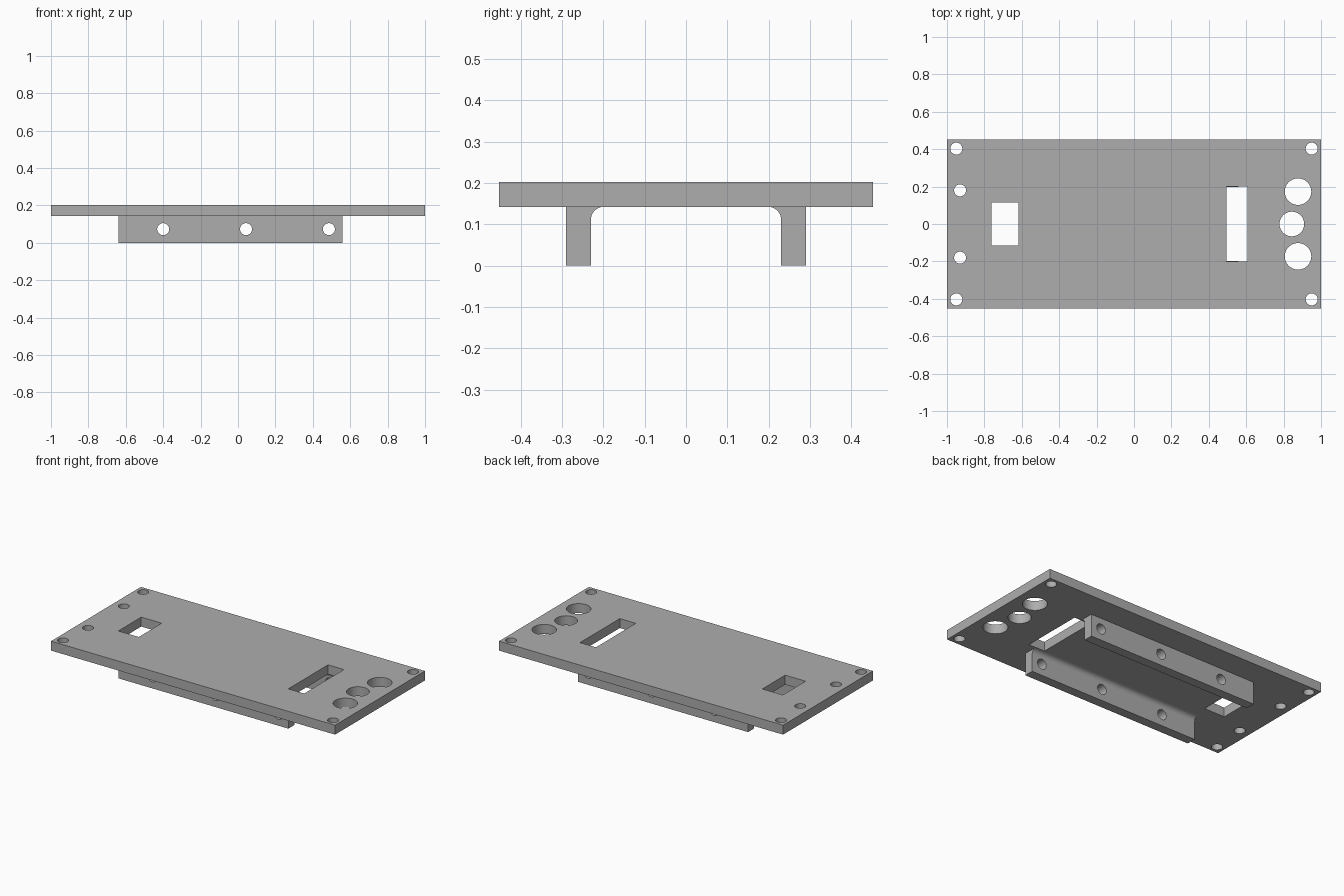
import bpy
import bmesh
import math
from mathutils import Matrix, Vector

default = bpy.data.objects.get("Cube")
if default:
    bpy.data.objects.remove(default, do_unlink=True)

grey = bpy.data.materials.new("plain_grey")
grey.use_nodes = True
grey.diffuse_color = (0.42, 0.42, 0.42, 1)
grey.node_tree.nodes["Principled BSDF"].inputs["Base Color"].default_value = grey.diffuse_color

HALF_DEPTH, UNDERSIDE, TOP = 0.452, 0.142, 0.202
RAIL_X = (-0.64, 0.558)
RAIL_IN, RAIL_OUT, FILLET = 0.23, 0.29, 0.031


def make_object(name, bm):
    bmesh.ops.recalc_face_normals(bm, faces=bm.faces[:])
    mesh = bpy.data.meshes.new(name)
    bm.to_mesh(mesh)
    bm.free()
    mesh.materials.append(grey)
    obj = bpy.data.objects.new(name, mesh)
    bpy.context.collection.objects.link(obj)
    return obj


def add_box(bm, x0, x1, y0, y1, z0, z1):
    centre = Vector((x0 + x1, y0 + y1, z0 + z1)) / 2
    size = Matrix.Diagonal((x1 - x0, y1 - y0, z1 - z0, 1))
    bmesh.ops.create_cube(bm, size=1, matrix=Matrix.Translation(centre) @ size)


def add_drill(bm, centre, radius, turn=0):
    matrix = Matrix.Translation(centre) @ Matrix.Rotation(turn, 4, "X")
    bmesh.ops.create_cone(bm, cap_ends=True, segments=40, radius1=radius,
                          radius2=radius, depth=0.3, matrix=matrix)


def activate(obj):
    bpy.ops.object.select_all(action="DESELECT")
    obj.select_set(True)
    bpy.context.view_layer.objects.active = obj


def cut(obj, bm):
    cutter = make_object(obj.name + "_cutter", bm)
    cutter.hide_render = True
    activate(obj)
    mod = obj.modifiers.new("holes", "BOOLEAN")
    mod.operation = "DIFFERENCE"
    mod.solver = "EXACT"
    mod.object = cutter
    bpy.ops.object.modifier_apply(modifier=mod.name)
    bpy.data.objects.remove(cutter, do_unlink=True)
    bpy.ops.object.shade_smooth_by_angle(angle=math.radians(30))


# Top plate
bm = bmesh.new()
add_box(bm, -1, 1, -HALF_DEPTH, HALF_DEPTH, UNDERSIDE, TOP)
plate = make_object("top_plate", bm)

# Plate openings: mounting holes, cable holes and two slots
bm = bmesh.new()
mid = (UNDERSIDE + TOP) / 2
for side in (-1, 1):
    for x, y, r in ((-0.95, 0.403, 0.032), (0.95, 0.403, 0.032),
                    (-0.93, 0.18, 0.032), (0.877, 0.173, 0.071)):
        add_drill(bm, (x, side * y, mid), r)
add_drill(bm, (0.844, 0, mid), 0.066)
add_box(bm, -0.762, -0.618, -0.115, 0.115, 0, 0.4)
add_box(bm, 0.494, 0.606, -0.2, 0.2, 0, 0.4)
cut(plate, bm)

# Side rails with a concave fillet along the inner top edge
for name, side in (("front_rail", -1), ("back_rail", 1)):
    profile = [(RAIL_OUT, 0), (RAIL_OUT, UNDERSIDE)]
    for i in range(11):
        a = math.pi / 2 * (1 - i / 10)
        profile.append((RAIL_IN - FILLET * (1 - math.cos(a)),
                        UNDERSIDE - FILLET * (1 - math.sin(a))))
    profile.append((RAIL_IN, 0))
    bm = bmesh.new()
    face = bm.faces.new([bm.verts.new((RAIL_X[0], side * y, z)) for y, z in profile])
    swept = bmesh.ops.extrude_face_region(bm, geom=[face], use_keep_orig=True)
    bmesh.ops.translate(bm, vec=(RAIL_X[1] - RAIL_X[0], 0, 0),
                        verts=[v for v in swept["geom"] if isinstance(v, bmesh.types.BMVert)])
    rail = make_object(name, bm)

    # Cross holes
    bm = bmesh.new()
    for x in (-0.4, 0.043, 0.486):
        add_drill(bm, (x, side * (RAIL_IN + RAIL_OUT) / 2, 0.073), 0.032, math.pi / 2)
    cut(rail, bm)
